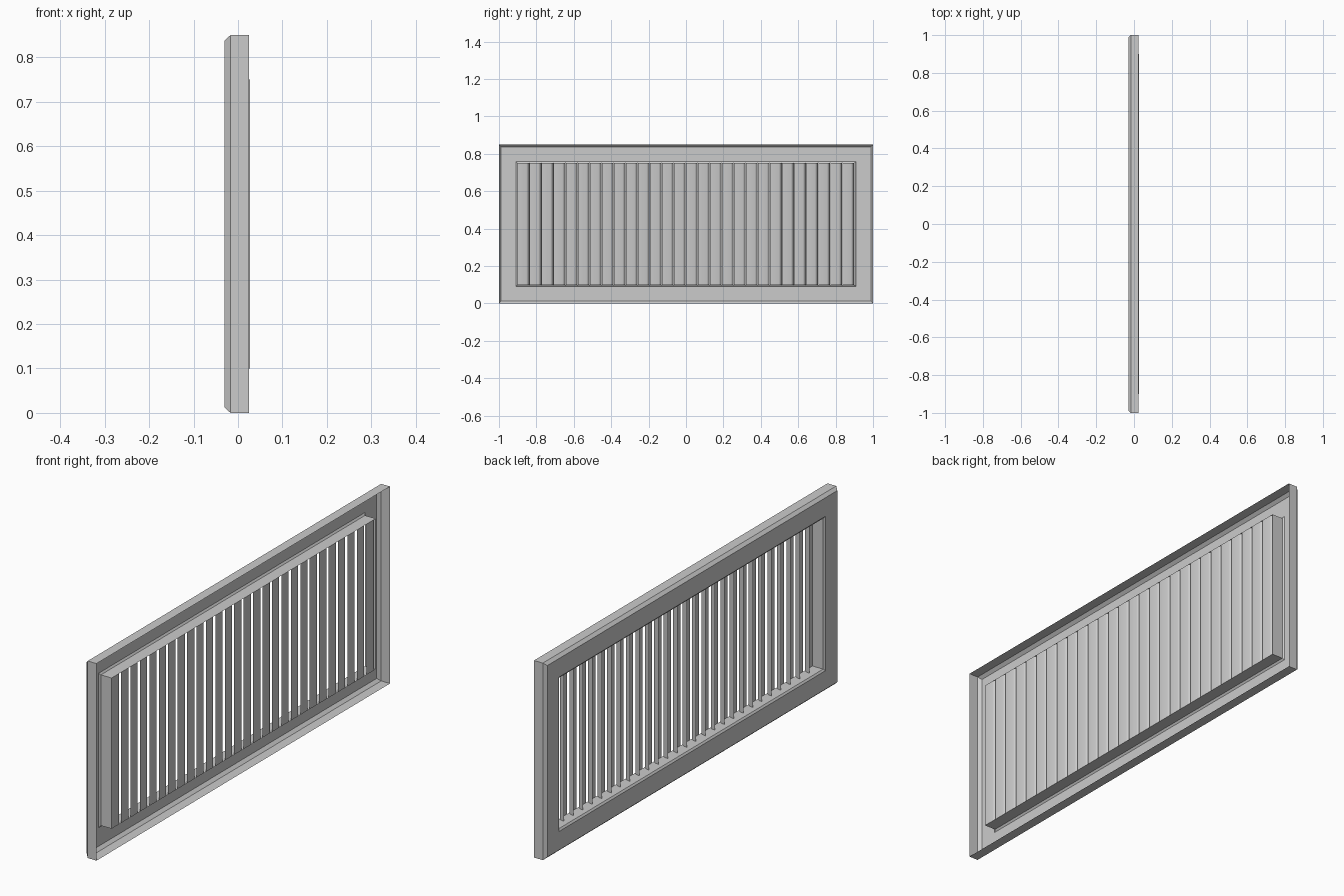
import bpy
import bmesh

old = bpy.data.objects.get("Cube")
if old:
    bpy.data.objects.remove(old, do_unlink=True)

HALF_Y, HEIGHT = 1.0, 0.85
BORDER = 0.10
BACK = 0.027
SLATS = 28

grey = bpy.data.materials.new("plain_grey")
grey.use_nodes = True
colour = (0.6, 0.6, 0.6, 1)
grey.diffuse_color = colour
grey.node_tree.nodes["Principled BSDF"].inputs["Base Color"].default_value = colour


def finish(bm, name):
    """Turn a bmesh into a shaded object."""
    mesh = bpy.data.meshes.new(name)
    bm.to_mesh(mesh)
    bm.free()
    mesh.materials.append(grey)
    obj = bpy.data.objects.new(name, mesh)
    bpy.context.collection.objects.link(obj)
    bpy.ops.object.select_all(action="DESELECT")
    obj.select_set(True)
    bpy.context.view_layer.objects.active = obj
    bpy.ops.object.shade_smooth_by_angle(angle=0.6)
    return obj


def rectangle_sweep(name, profile):
    """Sweep a sheet profile of (inset, x) points around the rectangle."""
    bm = bmesh.new()
    rings = []
    for inset, x in profile:
        y, low, high = HALF_Y - inset, inset, HEIGHT - inset
        corners = [(-y, low), (y, low), (y, high), (-y, high)]
        rings.append([bm.verts.new((x, cy, cz)) for cy, cz in corners])
    for a, b in zip(rings, rings[1:]):
        for i in range(4):
            j = (i + 1) % 4
            bm.faces.new((a[i], b[i], b[j], a[j]))
    return finish(bm, name)


# Hollow pressed frame: rim, chamfer, front face, lip and collar
rectangle_sweep("frame", [
    (0, 0.025), (0, -0.017), (0.012, -0.03),
    (BORDER - 0.008, -0.03), (BORDER, -0.024), (BORDER, BACK)])

# Vertical louver blades: flat at the back, curling forward on one edge
pitch = 2 * (HALF_Y - BORDER) / SLATS
blade = [(0, BACK), (0.047, BACK), (0.053, 0.0245), (0.058, 0.018),
         (0.061, 0.009), (0.062, -0.002)]
for n in range(SLATS):
    start = -HALF_Y + BORDER + n * pitch
    bm = bmesh.new()
    rows = [[bm.verts.new((x, start + y, z)) for z in (BORDER, HEIGHT - BORDER)]
            for y, x in blade]
    for a, b in zip(rows, rows[1:]):
        bm.faces.new((a[0], b[0], b[1], a[1]))
    finish(bm, f"louver_blade_{n + 1}")
